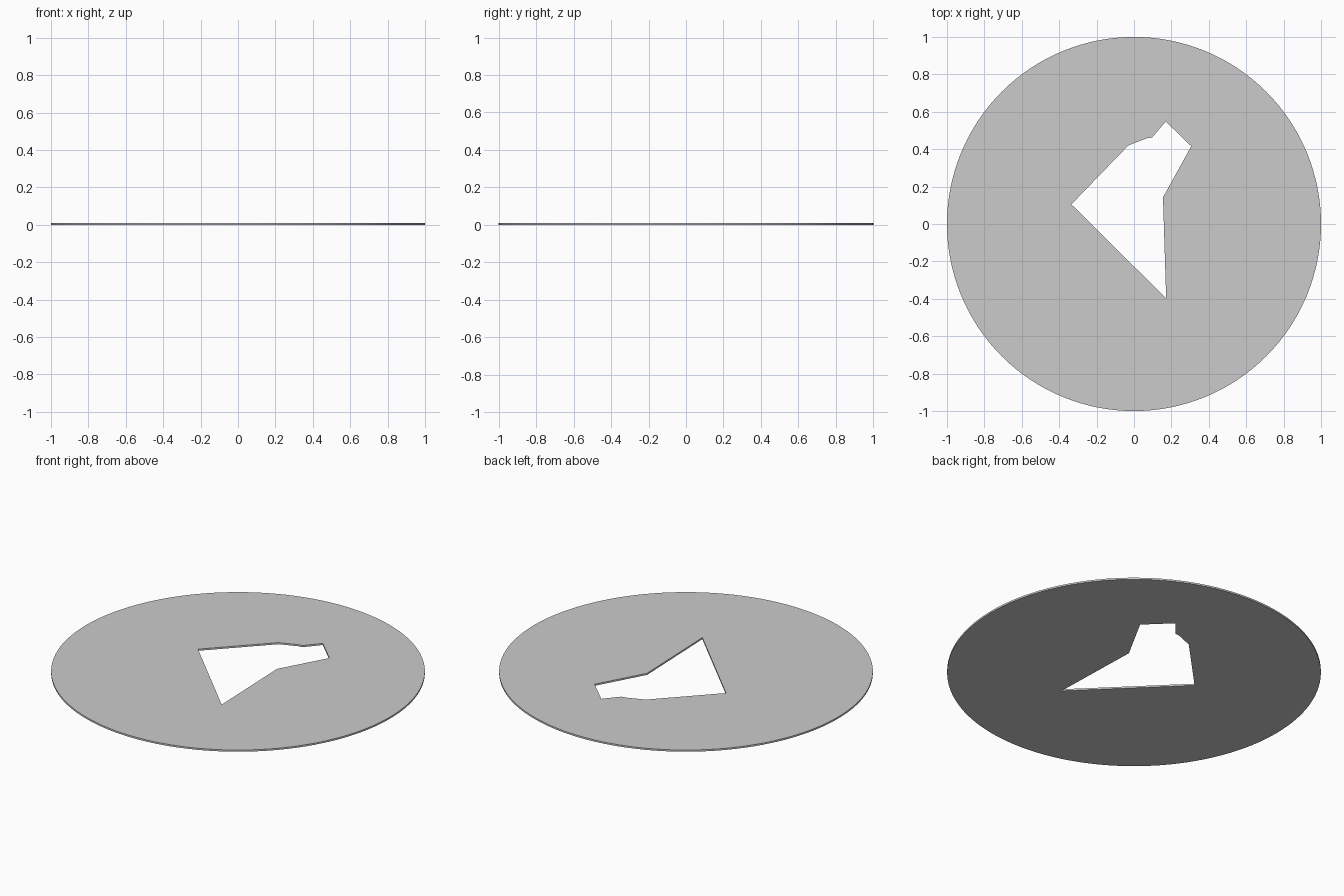
import bpy, bmesh, math

if "Cube" in bpy.data.objects:
    bpy.data.objects.remove(bpy.data.objects["Cube"])

THICKNESS = 0.01
SIDES = 128

# Outlines: round rim and angular cut-out
rim = [(math.cos(2 * math.pi * i / SIDES), math.sin(2 * math.pi * i / SIDES)) for i in range(SIDES)]
cutout = [(0.17, 0.548), (0.306, 0.416), (0.155, 0.142), (0.172, -0.398),
          (-0.335, 0.105), (-0.03, 0.42), (0.07, 0.459), (0.097, 0.463)]

bm = bmesh.new()


def add_loop(points):
    verts = [bm.verts.new((x, y, 0)) for x, y in points]
    return [bm.edges.new((a, b)) for a, b in zip(verts, verts[1:] + verts[:1])]


# Fill between the outlines, then thicken upwards
edges = add_loop(rim) + add_loop(cutout)
bmesh.ops.triangle_fill(bm, use_beauty=True, use_dissolve=False, edges=edges)
top = bmesh.ops.extrude_face_region(bm, geom=bm.faces[:], use_keep_orig=True)
verts = [g for g in top["geom"] if isinstance(g, bmesh.types.BMVert)]
bmesh.ops.translate(bm, verts=verts, vec=(0, 0, THICKNESS))
bmesh.ops.recalc_face_normals(bm, faces=bm.faces[:])

mesh = bpy.data.meshes.new("disc_with_cutout")
bm.to_mesh(mesh)
bm.free()
disc = bpy.data.objects.new("disc_with_cutout", mesh)
bpy.context.collection.objects.link(disc)

# Smooth rim, sharp edges
bpy.context.view_layer.objects.active = disc
disc.select_set(True)
bpy.ops.object.shade_smooth_by_angle(angle=math.radians(15))
